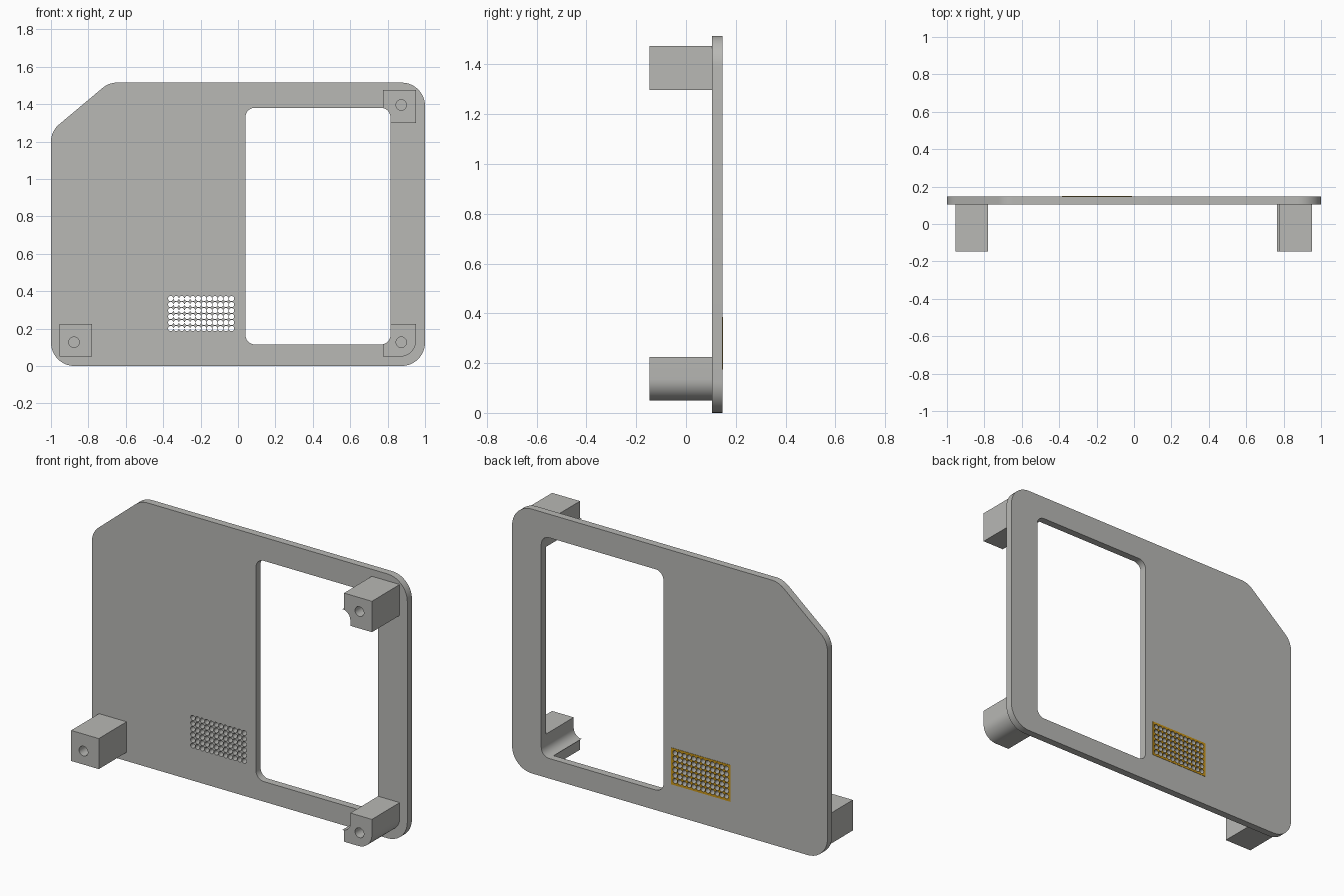
import bpy, math
from mathutils import Vector

if "Cube" in bpy.data.objects:
    bpy.data.objects.remove(bpy.data.objects["Cube"])


def material(name, rgb):
    m = bpy.data.materials.new(name)
    m.diffuse_color = (*rgb, 1)
    m.use_nodes = True
    m.node_tree.nodes["Principled BSDF"].inputs["Base Color"].default_value = m.diffuse_color
    return m


GREY = material("warm grey", (0.48, 0.48, 0.46))
AMBER = material("amber", (0.58, 0.30, 0.01))


def rounded(corners, steps=10):
    """Outline from (x, z, radius) corners, filleting each with an arc."""
    out, n = [], len(corners)
    for i, (x, z, r) in enumerate(corners):
        p = Vector((x, z))
        if r == 0:
            out.append(p)
            continue
        a = (Vector(corners[i - 1][:2]) - p).normalized()
        b = (Vector(corners[(i + 1) % n][:2]) - p).normalized()
        half = a.angle(b) / 2
        centre = p + (a + b).normalized() * (r / math.sin(half))
        t = r / math.tan(half)
        start, end = p + a * t - centre, p + b * t - centre
        sweep = math.atan2(start.x * end.y - start.y * end.x, start.dot(end))
        for k in range(steps + 1):
            s = sweep * k / steps
            out.append(centre + Vector((start.x * math.cos(s) - start.y * math.sin(s),
                                        start.x * math.sin(s) + start.y * math.cos(s))))
    return out


def circle(x, z, r, n):
    return [Vector((x + r * math.cos(2 * math.pi * k / n),
                    z + r * math.sin(2 * math.pi * k / n))) for k in range(n)]


def slab(name, loops, y0, y1, mat):
    """Fill the outlines (inner ones become holes) and extrude from y0 to y1."""
    cu = bpy.data.curves.new(name, 'CURVE')
    cu.dimensions = '2D'
    cu.fill_mode = 'BOTH'
    cu.extrude = (y1 - y0) / 2
    for loop in loops:
        sp = cu.splines.new('POLY')
        sp.points.add(len(loop) - 1)
        for pt, co in zip(sp.points, loop):
            pt.co = (co.x, co.y, 0, 1)
        sp.use_cyclic_u = True
    cu.materials.append(mat)
    ob = bpy.data.objects.new(name, cu)
    bpy.context.collection.objects.link(ob)
    ob.location.y = (y0 + y1) / 2
    ob.rotation_euler.x = math.pi / 2
    bpy.ops.object.select_all(action='DESELECT')
    ob.select_set(True)
    bpy.context.view_layer.objects.active = ob
    bpy.ops.object.convert(target='MESH')
    ob = bpy.context.object
    # weld caps to walls so the solid is closed
    bpy.ops.object.mode_set(mode='EDIT')
    bpy.ops.mesh.select_all(action='SELECT')
    bpy.ops.mesh.remove_doubles(threshold=0.00005)
    bpy.ops.mesh.normals_make_consistent(inside=False)
    bpy.ops.object.mode_set(mode='OBJECT')
    bpy.ops.object.shade_smooth_by_angle(angle=math.radians(35))
    return ob


FRONT, SEAT, BACK, TOP = -0.147, 0.105, 0.147, 1.515

# speaker grille holes, 12 by 6
grille = [circle(-0.36 + 0.0296 * c, 0.20 + 0.032 * r, 0.0142, 16)
          for c in range(12) for r in range(6)]

# panel with a clipped corner and a rounded window
outline = rounded([(-1, 0, 0.125), (1, 0, 0.125), (1, TOP, 0.125),
                   (-0.69, TOP, 0.12), (-1, 1.255, 0.12)])
window = rounded([(0.04, 0.115, 0.05), (0.815, 0.115, 0.05),
                  (0.815, 1.38, 0.05), (0.04, 1.38, 0.05)])
slab("panel", [outline, window] + grille, SEAT, BACK, GREY)

# thin coloured patch around the grille on the back
patch = rounded([(-0.385, 0.175, 0), (-0.01, 0.175, 0),
                 (-0.01, 0.385, 0), (-0.385, 0.385, 0)])
slab("grille_patch", [patch] + grille, BACK, BACK + 0.002, AMBER)

# mounting posts, notched where they meet the window
posts = {
    "post_lower_left": ([(-0.955, 0.05, 0), (-0.78, 0.05, 0),
                         (-0.78, 0.225, 0), (-0.955, 0.225, 0)], (-0.877, 0.127)),
    "post_lower_right": ([(0.775, 0.05, 0), (0.952, 0.05, 0.085), (0.952, 0.225, 0),
                          (0.815, 0.225, 0), (0.815, 0.115, 0.05),
                          (0.775, 0.115, 0)], (0.873, 0.127)),
    "post_upper_right": ([(0.775, 1.38, 0), (0.815, 1.38, 0.05), (0.815, 1.298, 0),
                          (0.952, 1.298, 0), (0.952, 1.475, 0),
                          (0.775, 1.475, 0)], (0.873, 1.395)),
}
for name, (corners, hole) in posts.items():
    slab(name, [rounded(corners), circle(*hole, 0.028, 32)], FRONT, SEAT, GREY)
